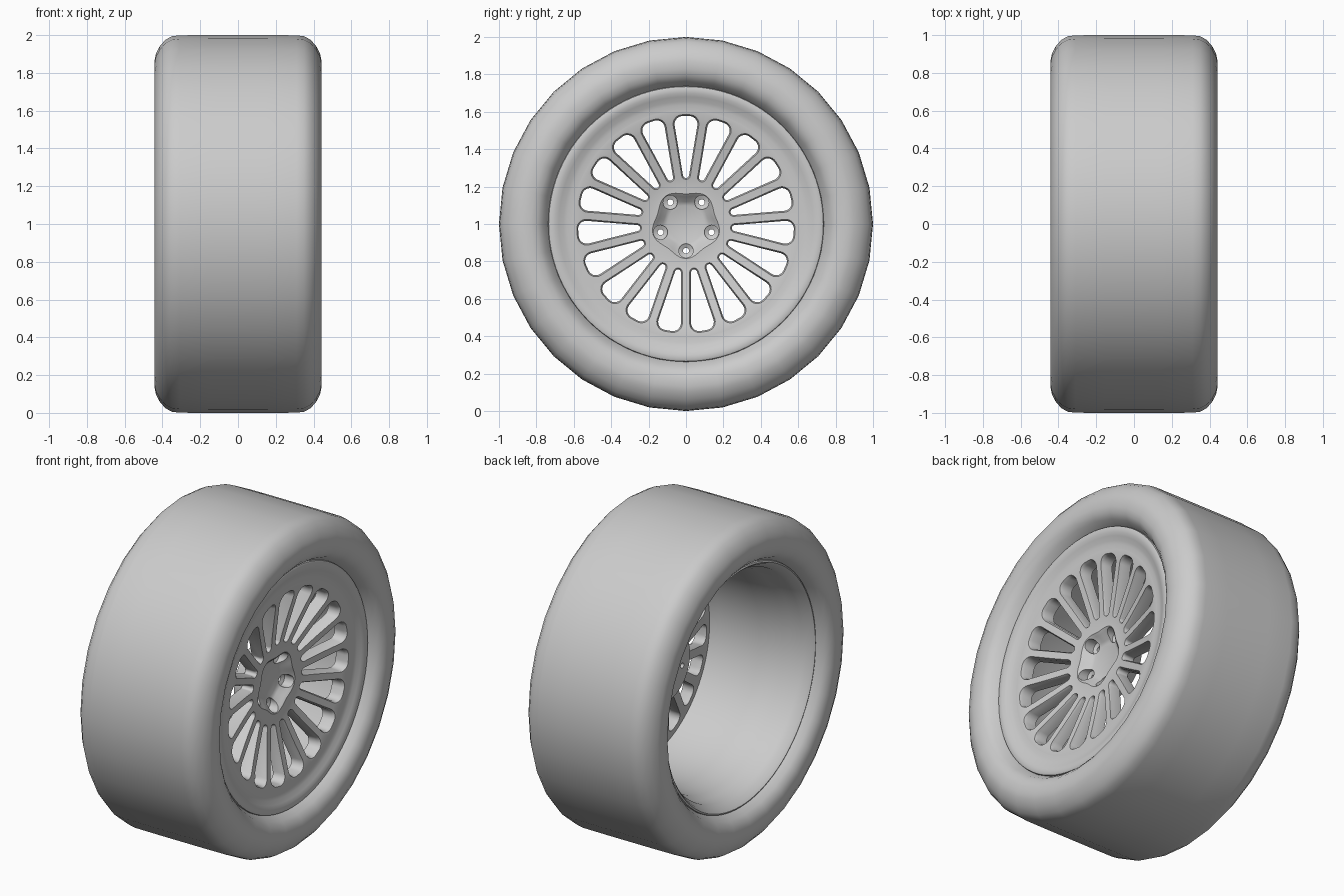
import bpy, bmesh
from math import sin, cos, pi, radians
from mathutils import Vector

if "Cube" in bpy.data.objects:
    bpy.data.objects.remove(bpy.data.objects["Cube"])

SPOKES, BOLTS = 19, 5
B = pi / SPOKES


def finish(name, bm):
    bmesh.ops.remove_doubles(bm, verts=bm.verts, dist=1e-5)
    bmesh.ops.recalc_face_normals(bm, faces=bm.faces)
    me = bpy.data.meshes.new(name)
    bm.to_mesh(me)
    bm.free()
    ob = bpy.data.objects.new(name, me)
    bpy.context.collection.objects.link(ob)
    return ob


def place(x, r, a):
    # Wheel axis runs along x at z = 1; angle is measured from the top
    return (x, r * sin(a), 1 + r * cos(a))


def skin(bm, rings, close_path=False, caps=False):
    rows = [[bm.verts.new(p) for p in ring] for ring in rings]
    n = len(rows[0])
    pairs = list(zip(rows, rows[1:])) + ([(rows[-1], rows[0])] if close_path else [])
    for p, q in pairs:
        for i in range(n):
            j = (i + 1) % n
            bm.faces.new((p[i], p[j], q[j], q[i]))
    if caps:
        bm.faces.new(rows[0])
        bm.faces.new(rows[-1])


def revolve(name, profile, segs, close_path=False):
    bm = bmesh.new()
    skin(bm, [[place(x, r, 2 * pi * i / segs) for i in range(segs)]
              for x, r in profile], close_path)
    return finish(name, bm)


def activate(ob):
    bpy.ops.object.select_all(action='DESELECT')
    ob.select_set(True)
    bpy.context.view_layer.objects.active = ob


def cut(ob, cutter):
    m = ob.modifiers.new("cut", 'BOOLEAN')
    m.operation, m.solver, m.object = 'DIFFERENCE', 'EXACT', cutter
    activate(ob)
    bpy.ops.object.modifier_apply(modifier=m.name)
    bpy.data.objects.remove(cutter)


def smooth(ob, deg=35):
    activate(ob)
    bpy.ops.object.shade_smooth_by_angle(angle=radians(deg))


# Tyre: mirrored half profile, tread to bead
half = [(.15, 1), (.31, .999), (.35, .994), (.385, .975), (.415, .94),
        (.435, .9), (.441, .87), (.44, .83), (.43, .795), (.405, .765),
        (.37, .745), (.33, .72), (.30, .70)]
tyre = revolve("tyre", [(-x, r) for x, r in reversed(half)] + half, 32)
smooth(tyre, 40)

# Rim barrel with stepped lips on both sides
barrel = revolve("rim_barrel", [
    (.355, .738), (.37, .734), (.374, .725), (.372, .70), (.364, .68), (.352, .655), (.347, .635),
    (.345, .61), (.28, .61), (.22, .635), (-.05, .645), (-.20, .66), (-.24, .68),
    (-.31, .685), (-.335, .70), (-.36, .712), (-.374, .725), (-.37, .734), (-.355, .738),
    (-.335, .735), (-.32, .705), (-.22, .70), (-.18, .68), (.20, .66), (.24, .70),
    (.32, .705), (.335, .735)], 96, True)
smooth(barrel)


# Concave wheel face
def front(r):
    t = min(max((r - .2) / .39, 0), 1)
    return .262 + .083 * t ** 1.15


radii = [.0, .1, .2, .24, .3, .36, .42, .48, .54, .59, .62]
face = revolve("spoke_face", [(front(r), r) for r in radii]
               + [(front(r) - .075, r) for r in (.62, .54, .42, .3, .24)]
               + [(.12, .21), (.12, 0)], 114)


# Spoke windows with a chamfered front edge
def window(grow):
    g = .027 - grow
    r_out, rad_out = .534, .043 + grow
    c = (r_out * sin(B) - .027 - .043) / cos(B)
    r_in = .262
    rad_in = r_in * sin(B) - g
    pts = []
    for cu, cr, rad, a0, a1 in ((c, r_out, rad_out, -B, pi / 2), (-c, r_out, rad_out, pi / 2, pi + B),
                                (0, r_in, rad_in, pi + B, 2 * pi - B)):
        for k in range(8):
            a = a0 + (a1 - a0) * k / 7
            pts.append((cu + rad * cos(a), cr + rad * sin(a)))
    return pts


bm = bmesh.new()
small, big = window(0), window(.008)
for s in range(SPOKES):
    a = 2 * pi * s / SPOKES
    ca, sa = cos(a), sin(a)
    def ring(pts, xf):
        return [(xf(r), u * ca + r * sa, 1 + r * ca - u * sa) for u, r in pts]
    skin(bm, [ring(small, lambda r: .05), ring(small, lambda r: front(r) - .016),
              ring(big, lambda r: front(r) + .001), ring(big, lambda r: .5)], caps=True)
cut(face, finish("window_cutter", bm))

# Five-sided tapered hub recess
bm = bmesh.new()
def hub_ring(x, r, wave):
    return [place(x, r + wave * cos(5 * (a - pi)), a) for a in [2 * pi * i / 60 for i in range(60)]]
skin(bm, [hub_ring(.205, .10, 0), hub_ring(.215, .125, .006), hub_ring(.25, .158, .012),
          hub_ring(.266, .178, .012), hub_ring(.35, .178, .012)], caps=True)
cut(face, finish("recess_cutter", bm))

# Bolt pockets with a narrow through hole
bm = bmesh.new()
for k in range(BOLTS):
    c = Vector(place(0, .143, pi + 2 * pi * k / BOLTS))
    skin(bm, [[c + Vector((x, r * sin(t), r * cos(t))) for t in [2 * pi * i / 20 for i in range(20)]]
              for x, r in ((.05, .016), (.185, .016), (.195, .038), (.4, .038))], caps=True)
cut(face, finish("bolt_cutter", bm))
smooth(face, 30)
